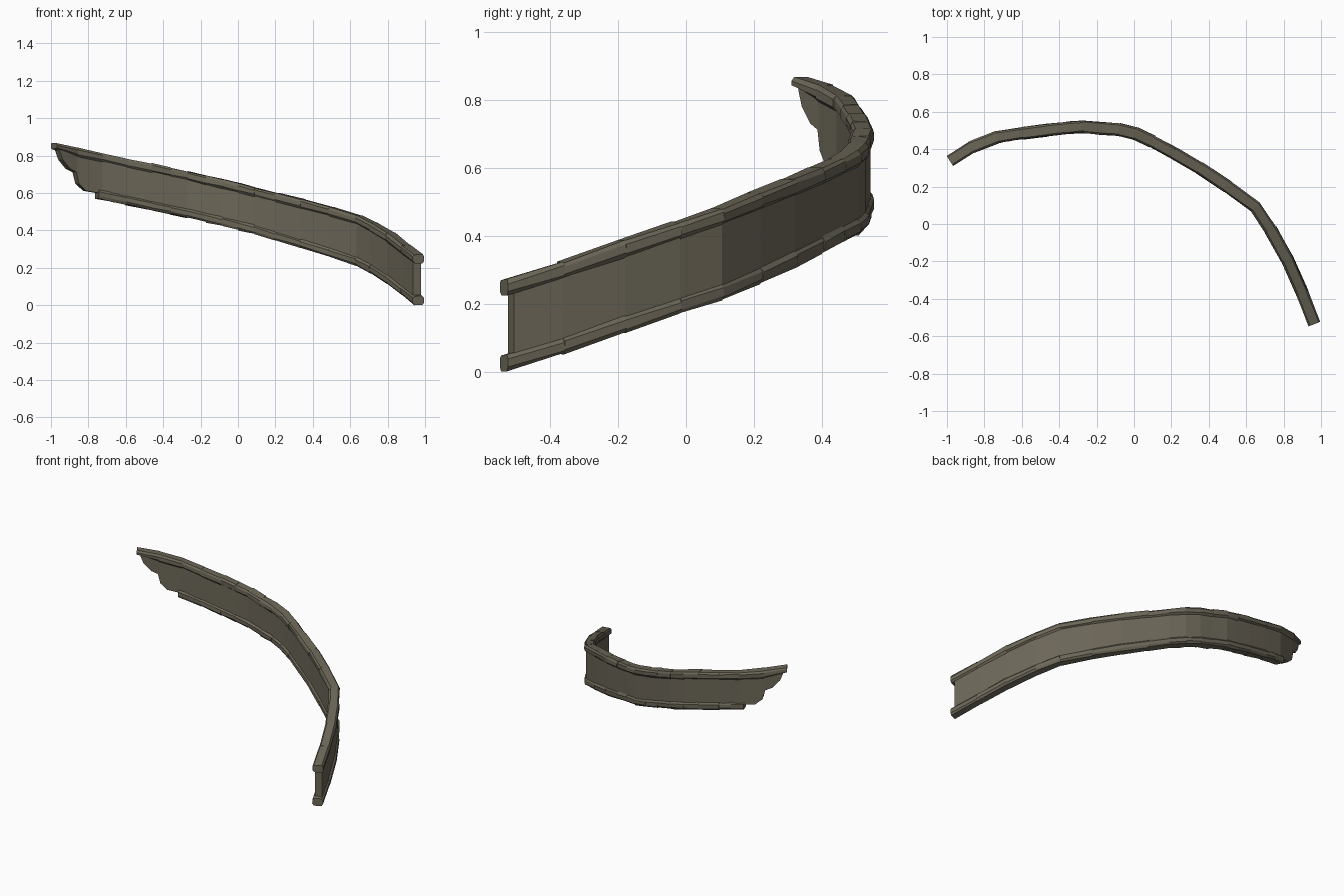
import bpy, bmesh, math, random
from mathutils import Vector

if "Cube" in bpy.data.objects:
    bpy.data.objects.remove(bpy.data.objects["Cube"])

random.seed(4)
mat = bpy.data.materials.new("weathered olive stone")
mat.diffuse_color = (0.15, 0.135, 0.098, 1)
mat.use_nodes = True
mat.node_tree.nodes["Principled BSDF"].inputs["Base Color"].default_value = mat.diffuse_color

# Centre line of the curved wall: x, y, top height
PATH = [Vector(p) for p in [
    (-.985, .338, .865), (-.87, .41, .842), (-.73, .465, .814), (-.6, .485, .786),
    (-.46, .503, .757), (-.36, .513, .735), (-.27, .52, .716), (-.17, .511, .692),
    (-.08, .505, .672), (.01, .483, .65), (.1, .44, .628), (.21, .38, .60),
    (.35, .30, .565), (.5, .20, .525), (.65, .09, .48), (.73, -.03, .44),
    (.82, -.19, .385), (.9, -.37, .322), (.965, -.535, .272)]]


def at(x):
    """Point and horizontal side direction on the path at x."""
    for a, b in zip(PATH, PATH[1:]):
        if x <= b.x + 1e-6:
            return a.lerp(b, (x - a.x) / (b.x - a.x))
    return PATH[-1].copy()


def side(x):
    d = at(min(x + .03, .965)) - at(max(x - .03, -.985))
    return Vector((-d.y, d.x, 0)).normalized()


def height(x):
    return .248 + .022 * min(1, max(0, (x - .1) / .5))


def loft(bm, rings):
    vs = [[bm.verts.new(p) for p in r] for r in rings]
    n = len(vs[0])
    for a, b in zip(vs, vs[1:]):
        for i in range(n):
            bm.faces.new((a[i], a[(i + 1) % n], b[(i + 1) % n], b[i]))
    bm.faces.new(vs[0])
    bm.faces.new(vs[-1][::-1])


def finish(bm, name):
    bmesh.ops.recalc_face_normals(bm, faces=bm.faces)
    me = bpy.data.meshes.new(name)
    bm.to_mesh(me)
    bm.free()
    me.materials.append(mat)
    ob = bpy.data.objects.new(name, me)
    bpy.context.collection.objects.link(ob)


# Wall panel, with a ragged broken edge at the left end
broken = [(-.965, .825), (-.95, .78), (-.91, .73), (-.875, .712), (-.86, .65),
          (-.82, .612), (-.75, .60)]
stations = broken + [(p.x, p.z - height(p.x) + .02) for p in PATH[2:-1]] + [(.957, .024)]
bm = bmesh.new()
rings = []
for x, zb in stations:
    p, s = at(x), side(x) * .023
    zt = p.z - .02
    rings.append([Vector((p.x + k * s.x, p.y + k * s.y, z))
                  for k, z in ((-1, zb), (1, zb), (1, zt), (-1, zt))])
loft(bm, rings)
finish(bm, "wall_panel")

# Chipped stone cross-section: sideways, vertical
SECTION = [(-.033, .012), (-.033, .036), (-.024, .048), (.024, .048),
           (.033, .036), (.033, .012), (.022, 0), (-.022, 0)]


def coping(name, xs, offset, flip):
    """Row of separate worn stones following the wall."""
    bm = bmesh.new()
    for a, b in zip(xs, xs[1:]):
        grow = random.uniform(.92, 1.04)
        rings = []
        for x in (a, b):
            p, s = at(x), side(x)
            taper = .6 if x < -.98 else 1
            ring = []
            for u, v in SECTION:
                v = .048 - v if flip else v
                u = u * grow + random.uniform(-.002, .002)
                dz = (v - .048) * taper if not flip else v
                z = p.z + dz - (height(x) if offset else 0) + random.uniform(-.003, .003)
                ring.append(Vector((p.x + s.x * u, p.y + s.y * u, max(0, z))))
            rings.append(ring)
        loft(bm, rings)
    finish(bm, name)


all_x = [p.x for p in PATH]
coping("top_coping_stones", all_x, False, False)
coping("bottom_coping_stones", [-.755, -.68] + all_x[3:], True, True)
